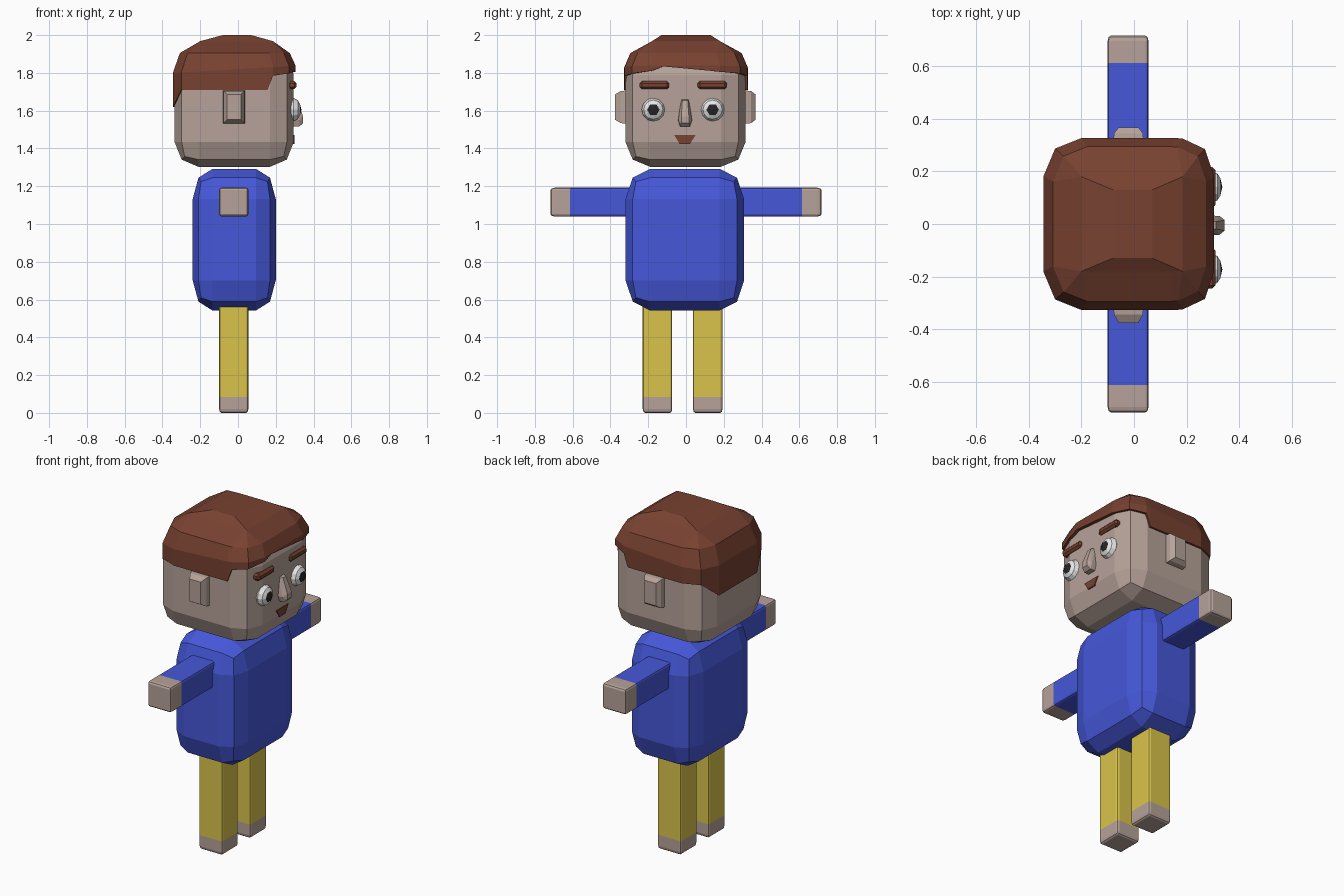
import bpy, bmesh, math
from mathutils import Vector

if "Cube" in bpy.data.objects:
    bpy.data.objects.remove(bpy.data.objects["Cube"])


def material(name, rgb):
    m = bpy.data.materials.new(name)
    m.diffuse_color = (*rgb, 1)
    m.use_nodes = True
    m.node_tree.nodes["Principled BSDF"].inputs["Base Color"].default_value = m.diffuse_color
    return m


SKIN = material("skin", (0.47, 0.365, 0.32))
BLUE = material("blue shirt", (0.061, 0.098, 0.70))
YELLOW = material("yellow trousers", (0.70, 0.55, 0.07))
BROWN = material("brown hair", (0.185, 0.053, 0.03))
WHITE = material("eye white", (0.80, 0.80, 0.80))
BLACK = material("pupil black", (0.018, 0.018, 0.02))


def finish(name, bm, *mats):
    bmesh.ops.recalc_face_normals(bm, faces=bm.faces)
    me = bpy.data.meshes.new(name)
    bm.to_mesh(me)
    bm.free()
    for m in mats:
        me.materials.append(m)
    ob = bpy.data.objects.new(name, me)
    bpy.context.collection.objects.link(ob)
    return ob


def box(name, lo, hi, bevel, segments, mats, cut=None):
    """Bevelled box; bevel is per axis. cut = (axis, position, side coloured with the second material)."""
    lo, hi, b = Vector(lo), Vector(hi), Vector(bevel)
    bm = bmesh.new()
    bmesh.ops.create_cube(bm, size=1)
    for v in bm.verts:
        v.co = Vector([v.co[i] * (hi[i] - lo[i]) / b[i] for i in range(3)])
    bmesh.ops.bevel(bm, geom=bm.edges[:], offset=1, segments=segments,
                    profile=0.5, affect='EDGES')
    for v in bm.verts:
        v.co = Vector([v.co[i] * b[i] for i in range(3)]) + (lo + hi) / 2
    if cut:
        axis, pos, side = cut
        co, no = Vector((0, 0, 0)), Vector((0, 0, 0))
        co[axis], no[axis] = pos, 1
        bmesh.ops.bisect_plane(bm, geom=bm.verts[:] + bm.edges[:] + bm.faces[:],
                               plane_co=co, plane_no=no)
        for f in bm.faces:
            f.material_index = int((f.calc_center_median()[axis] - pos) * side > 0)
    return finish(name, bm, *mats)


def hull(name, points, mat):
    bm = bmesh.new()
    for p in points:
        bm.verts.new(p)
    bmesh.ops.convex_hull(bm, input=bm.verts[:])
    bmesh.ops.dissolve_limit(bm, angle_limit=0.02, verts=bm.verts[:], edges=bm.edges[:])
    return finish(name, bm, mat)


# Head and body
box("head", (-0.335, -0.32, 1.303), (0.295, 0.315, 1.92), (0.125, 0.13, 0.13), 2, [SKIN])
box("body", (-0.24, -0.32, 0.542), (0.2, 0.308, 1.292), (0.105, 0.13, 0.16), 2, [BLUE])

# Arms with hands, legs with feet
for s, side in ((-1, "right"), (1, "left")):
    ya, yb = sorted((s * 0.25, s * 0.717))
    box(side + "_arm", (-0.1, ya, 1.04), (0.055, yb, 1.192), (0.012, 0.02, 0.012), 2,
        [BLUE, SKIN], (1, s * 0.613, s))
    yc = -0.018 + s * 0.133
    box(side + "_leg", (-0.1, yc - 0.078, 0), (0.055, yc + 0.078, 0.62),
        (0.012, 0.012, 0.02), 2, [YELLOW, SKIN], (2, 0.085, -1))

    # Ears, tapering outwards
    yo = 0.368 if s > 0 else -0.376
    ear = []
    for y, g in ((s * 0.30, 0), (s * 0.345, 0.004), (yo, 0.022)):
        ear += [(x, y, z) for x in (-0.08 + g, 0.038 - g) for z in (1.53 + g, 1.708 - g)]
    hull(side + "_ear", ear, SKIN)

    # Eyes: squashed ball whose front cap is a hexagonal pupil
    ye = -0.016 + s * 0.157
    bm = bmesh.new()
    rings = []
    for deg in (32, 55, 90, 130, 155):
        t = math.radians(deg)
        ring = []
        for k in range(12):
            r = 0.062 * math.sin(t)
            if deg == 32 and k % 2:
                r *= math.cos(math.pi / 6)
            a = k * math.pi / 6
            ring.append(bm.verts.new((0.293 + 0.042 * math.cos(t),
                                      ye + r * math.cos(a), 1.605 + r * math.sin(a))))
        rings.append(ring)
    tip = bm.verts.new((0.336, ye, 1.605))
    for k in range(12):
        j = (k + 1) % 12
        bm.faces.new((tip, rings[0][k], rings[0][j])).material_index = 1
        for p, q in zip(rings, rings[1:]):
            bm.faces.new((p[k], q[k], q[j], p[j]))
    bm.faces.new(rings[-1])
    finish(side + "_eye", bm, WHITE, BLACK)

    # Eyebrows
    yb = -0.014 + s * 0.153
    box(side + "_eyebrow", (0.25, yb - 0.078, 1.714), (0.31, yb + 0.078, 1.756),
        (0.012, 0.012, 0.012), 1, [BROWN])

# Nose: narrow at the top, widest and deepest near the bottom
nose = []
for s in (-1, 1):
    c = -0.005
    nose += [(0.28, c + s * 0.02, 1.665), (0.312, c + s * 0.014, 1.655),
             (0.28, c + s * 0.037, 1.55), (0.325, c + s * 0.036, 1.55),
             (0.345, c + s * 0.02, 1.57), (0.345, c + s * 0.02, 1.535),
             (0.28, c + s * 0.026, 1.516), (0.325, c + s * 0.026, 1.516)]
hull("nose", nose, SKIN)

# Mouth plate
hull("mouth", [(x, -0.006 + s * w, z) for x in (0.292, 0.3) for s in (-1, 1)
               for w, z in ((0.056, 1.47), (0.05, 1.46), (0.027, 1.423))], BROWN)

# Hair: outline as x, y, lower edge height on the left and on the right side
half = [(0.305, 0.0, 1.823, 1.823), (0.305, 0.12, 1.812, 1.834), (0.305, 0.18, 1.806, 1.812),
        (0.27, 0.285, 1.797, 1.797), (0.185, 0.325, 1.785, 1.785), (0.157, 0.327, 1.71, 1.71),
        (-0.20, 0.327, 1.71, 1.71), (-0.30, 0.287, 1.71, 1.71), (-0.345, 0.18, 1.62, 1.62),
        (-0.345, 0.0, 1.62, 1.62)]
outline = [(x, y, l) for x, y, l, r in half] + [(x, -y, r) for x, y, l, r in half[-2:0:-1]]


def clamp(v, a, b):
    return max(a, min(b, v))


bm = bmesh.new()
layers = [
    [(x, y, z) for x, y, z in outline],
    [(x, y, 1.82 + 0.06 * x) for x, y, z in outline],
    [(-0.017 + (x + 0.02) * 0.895, y * 0.9, 1.905) for x, y, z in outline],
    [(clamp(x, -0.2, 0.185), clamp(y, -0.18, 0.18), 1.968) for x, y, z in outline],
    [(clamp(x, -0.08, 0.07), clamp(y, -0.13, 0.13), 2.0) for x, y, z in outline],
]
layers = [[bm.verts.new(p) for p in layer] for layer in layers]
n = len(outline)
for p, q in zip(layers, layers[1:]):
    for k in range(n):
        j = (k + 1) % n
        bm.faces.new((p[k], p[j], q[j], q[k]))
bm.faces.new(layers[-1])
bmesh.ops.remove_doubles(bm, verts=bm.verts[:], dist=0.0005)
hair = finish("hair", bm, BROWN)
mod = hair.modifiers.new("thickness", 'SOLIDIFY')
mod.thickness = 0.02
mod.offset = -1
